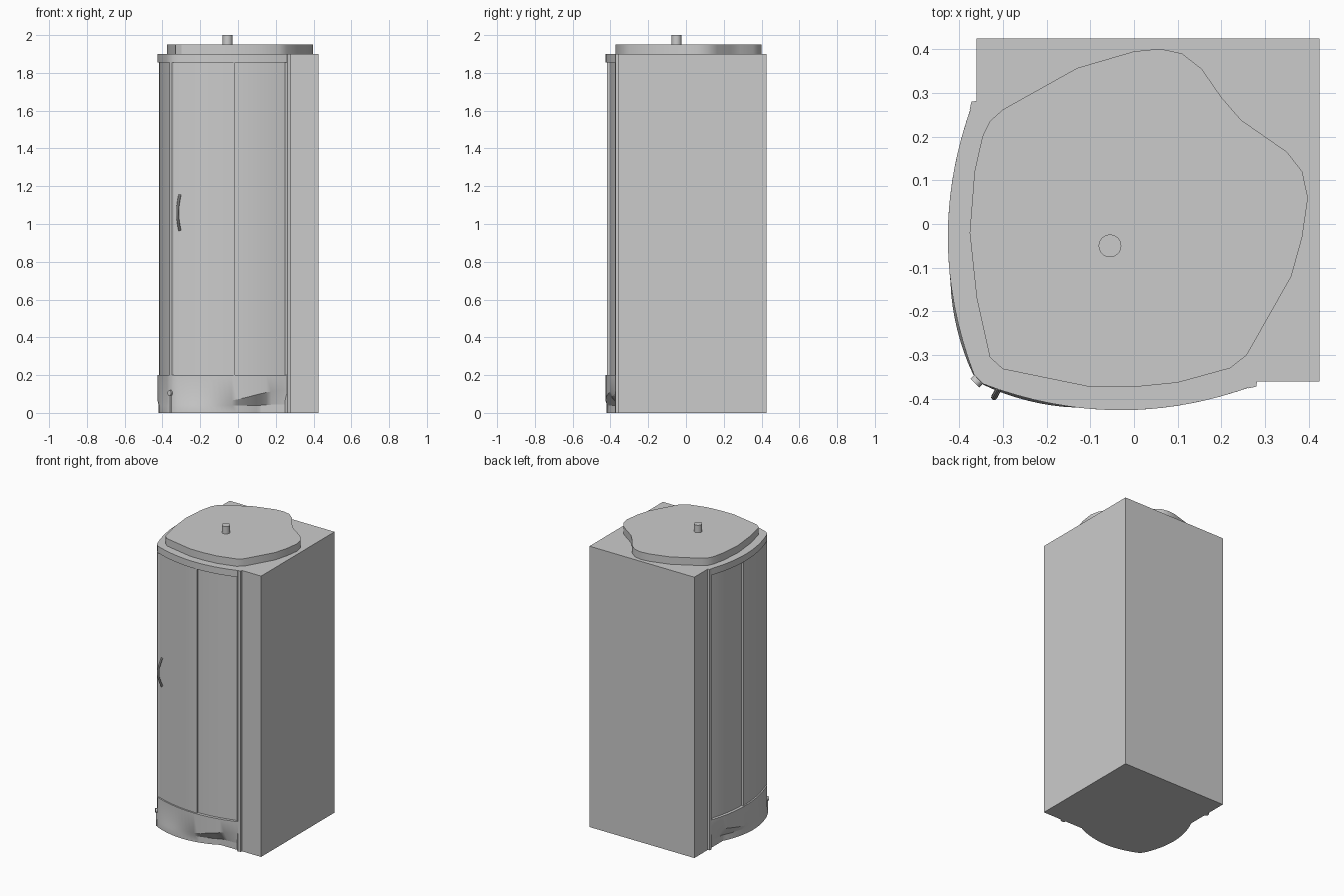
import bpy, bmesh, math
from mathutils import Vector

if "Cube" in bpy.data.objects:
    bpy.data.objects.remove(bpy.data.objects["Cube"])


def finish(name, bm, smooth=True):
    bmesh.ops.recalc_face_normals(bm, faces=bm.faces)
    me = bpy.data.meshes.new(name)
    bm.to_mesh(me)
    bm.free()
    ob = bpy.data.objects.new(name, me)
    bpy.context.collection.objects.link(ob)
    if smooth:
        bpy.ops.object.select_all(action='DESELECT')
        ob.select_set(True)
        bpy.context.view_layer.objects.active = ob
        bpy.ops.object.shade_smooth_by_angle(angle=math.radians(30))
    return ob


def loft(name, rings, smooth=True):
    """Closed solid through rings of equal point count."""
    bm = bmesh.new()
    vs = [[bm.verts.new(p) for p in r] for r in rings]
    n = len(rings[0])
    for a, b in zip(vs, vs[1:]):
        for i in range(n):
            j = (i + 1) % n
            bm.faces.new((a[i], a[j], b[j], b[i]))
    bm.faces.new(vs[0])
    bm.faces.new(vs[-1])
    return finish(name, bm, smooth)


def prism(name, pts, z0, z1, smooth=True):
    return loft(name, [[(x, y, z) for x, y in pts] for z in (z0, z1)], smooth)


def rect(x0, x1, y0, y1):
    return [(x0, y0), (x1, y0), (x1, y1), (x0, y1)]


def swap(pts):
    """Mirror across the diagonal of the corner cabin."""
    return [(y, x) for x, y in reversed(pts)]


def front(d, x0, x1, n=16):
    """Bowed front line, moved inward by d."""
    xs = [x0 + (x1 - x0) * i / n for i in range(n + 1)]
    return [(x, -0.426 + d + 0.058 * ((x + 0.03) / 0.31) ** 2) for x in xs]


def panel(name, d, t, x0, x1, z0, z1):
    """Curved sheet on the front plus its mirrored twin on the side."""
    pts = front(d, x0, x1) + front(d + t, x0, x1)[::-1]
    prism("front_" + name, pts, z0, z1)
    prism("side_" + name, swap(pts), z0, z1)


def tube(name, path, r, n=10):
    """Round bar along a path."""
    path = [Vector(p) for p in path]
    rings = []
    for i, p in enumerate(path):
        t = (path[min(i + 1, len(path) - 1)] - path[max(i - 1, 0)]).normalized()
        u = t.orthogonal() if i == 0 else u - t * u.dot(t)
        u.normalize()
        v = t.cross(u)
        rings.append([p + r * (math.cos(a) * u + math.sin(a) * v)
                      for a in (2 * math.pi * k / n for k in range(n))])
    return loft(name, rings)


LO, HI, END = -0.36, 0.425, 0.25
T = 0.03  # wall thickness

# Back walls with short returns beside the door frames
prism("cabin_walls", [(LO, HI), (HI, HI), (HI, LO), (0.28, LO), (0.28, LO + T),
                      (HI - T, LO + T), (HI - T, HI - T), (LO + T, HI - T),
                      (LO + T, 0.28), (LO, 0.28)], 0, 1.9, False)

# Tray floor and roof panel
prism("tray_floor", rect(LO, HI - 0.002, LO, HI - 0.002), 0, 0.12, False)
edge = front(0.008, -0.345, 0.28)
outline = swap(edge) + edge
prism("roof_panel", outline + [(0.28, LO), (HI, LO), (HI, HI), (LO, HI), (LO, 0.28)],
      1.88, 1.9)

# Bowed tray skirt with a toe recess under a wavy lip
skirt = front(0, -0.345, 0.28, 24)


def toe(x):
    bulge = math.sin(math.pi * min(max((x + 0.36) / 0.48, 0), 1)) ** 0.8
    return (x, -0.358 - 0.062 * bulge)


def lip(x):
    s = min(max((x + 0.1) / 0.35, 0), 1)
    return 0.06 + 0.06 * s * s * (3 - 2 * s)


low = [toe(x) for x, y in skirt]
full, foot = swap(skirt) + skirt, swap(low) + low
heights = [lip(x) for x, y in skirt]
heights = heights[::-1] + heights
loft("tray_skirt", [
    [(x, y, 0.2) for x, y in full],
    [(x, y, z) for (x, y), z in zip(full, heights)],
    [(x, y, 0.04) for x, y in foot],
    [(x, y, 0.0) for x, y in foot]])

# Upper door rail
rail = front(0, -0.345, 0.28)
inner = front(0.05, -0.31, 0.28)
prism("upper_rail", swap(rail) + rail + (swap(inner) + inner)[::-1], 1.855, 1.9)

# Sliding doors, fixed glass and their vertical edge strips
panel("sliding_door", 0.010, 0.008, -0.345, -0.02, 0.19, 1.86)
panel("fixed_glass", 0.020, 0.008, -0.04, END, 0.19, 1.86)
panel("door_edge_strip", 0.007, 0.018, -0.025, -0.015, 0.2, 1.855)
panel("glass_edge_strip", 0.015, 0.014, 0.24, END, 0.2, 1.855)
prism("door_meeting_strip", [(-0.358, -0.335), (-0.362, -0.35), (-0.35, -0.362),
                             (-0.335, -0.358), (-0.335, -0.335)], 0.19, 1.86, False)

# Frame posts against the walls
post = [(0.245, -0.335), (0.25, -0.366), (0.262, -0.376), (0.28, -0.372), (0.285, -0.335)]
prism("front_frame_post", post, 0, 1.9)
prism("side_frame_post", swap(post), 0, 1.9)

# Domed-off shower roof cap and its water inlet
cap = [(-0.33, 0.235), (-0.30, 0.262), (-0.13, 0.357), (0, 0.395), (0.06, 0.401),
       (0.11, 0.39), (0.155, 0.355), (0.20, 0.29), (0.245, 0.238), (0.35, 0.165),
       (0.385, 0.12), (0.398, 0.06), (0.385, -0.03), (0.36, -0.12), (0.258, -0.3),
       (0.22, -0.33), (0.1, -0.363), (0, -0.373), (-0.1, -0.373), (-0.30, -0.332),
       (-0.33, -0.305), (-0.36, -0.17), (-0.376, -0.02), (-0.365, 0.12), (-0.347, 0.20)]
prism("roof_cap", cap, 1.9, 1.95)
tube("water_inlet", [(-0.055, -0.05, 1.94), (-0.055, -0.05, 2.0)], 0.026, 24)

# Bowed door handle
arc = [math.sin(math.pi * i / 12) for i in range(13)]
tube("door_handle", [(-0.308 - 0.012 * s, -0.374 - 0.022 * s, 0.965 + 0.19 * i / 12)
                     for i, s in enumerate(arc)], 0.007)

# Small knob on the skirt corner
tube("skirt_knob", [(-0.345, -0.345, 0.105), (-0.364, -0.364, 0.105)], 0.014, 16)
